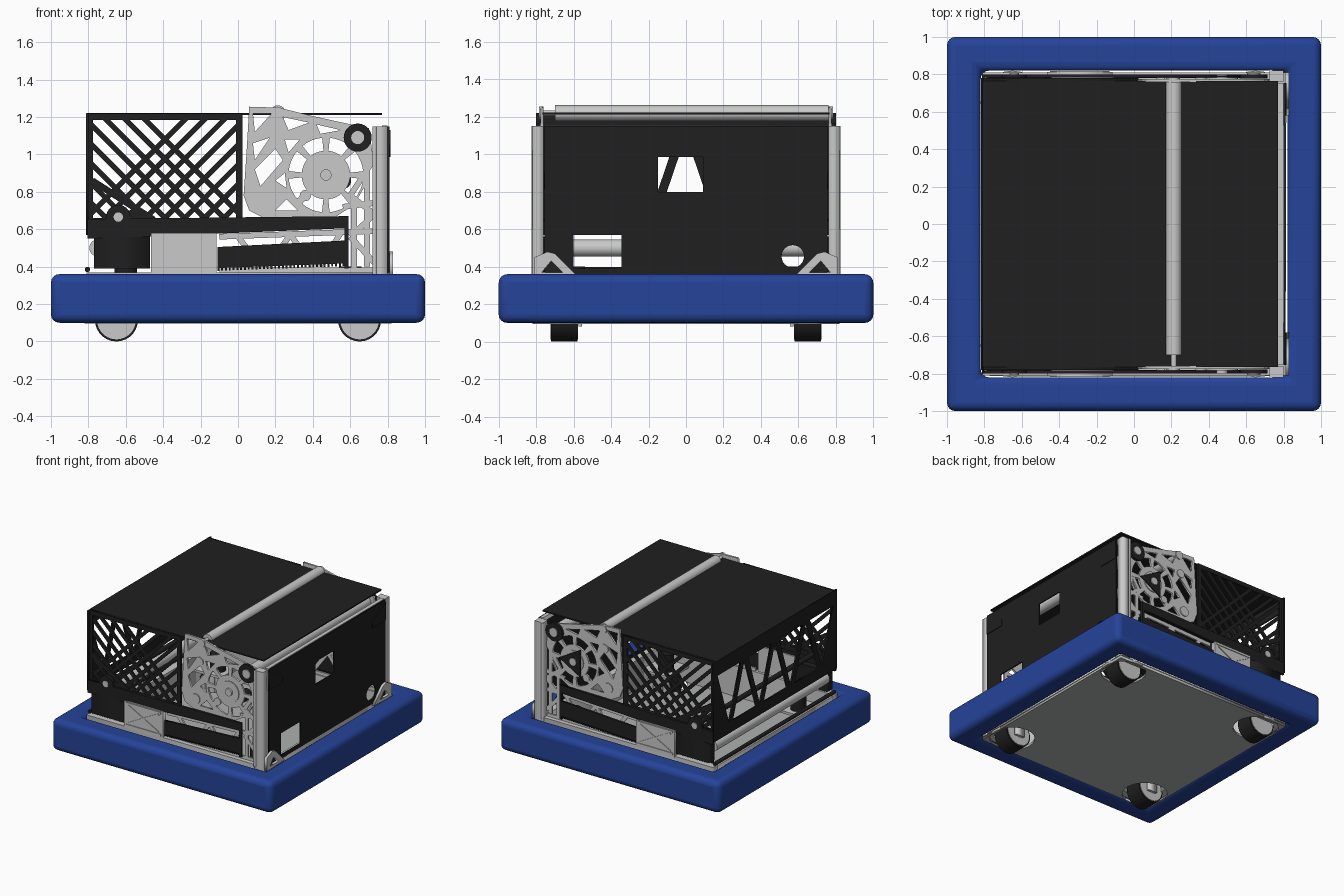
import bpy, bmesh, math
from mathutils import Matrix, Vector

if "Cube" in bpy.data.objects:
    bpy.data.objects.remove(bpy.data.objects["Cube"])


def material(name, r, g, b):
    m = bpy.data.materials.new(name)
    m.use_nodes = True
    m.diffuse_color = (r, g, b, 1)
    m.node_tree.nodes["Principled BSDF"].inputs["Base Color"].default_value = (r, g, b, 1)
    return m


BLUE = material("bumper blue", .018, .057, .32)
LIGHT = material("aluminium", .58, .59, .58)
BLACK = material("black plastic", .014, .014, .014)
GREY = material("belly grey", .42, .44, .43)


def add(name, bm, mat, mirror="", smooth=False):
    bmesh.ops.recalc_face_normals(bm, faces=bm.faces)
    mesh = bpy.data.meshes.new(name)
    bm.to_mesh(mesh)
    bm.free()
    mesh.materials.append(mat)
    ob = bpy.data.objects.new(name, mesh)
    bpy.context.collection.objects.link(ob)
    if mirror:
        mod = ob.modifiers.new("Mirror", "MIRROR")
        mod.use_axis = ["x" in mirror, "y" in mirror, False]
    if smooth:
        bpy.ops.object.select_all(action="DESELECT")
        ob.select_set(True)
        bpy.context.view_layer.objects.active = ob
        bpy.ops.object.shade_smooth_by_angle(angle=math.radians(40))
    return ob


def plate(name, loops, plane, lo, hi, mat, mirror=""):
    """Flat plate: first loop is the outline, the others are openings."""
    cu = bpy.data.curves.new(name, "CURVE")
    cu.dimensions, cu.fill_mode, cu.extrude = "2D", "BOTH", (hi - lo) / 2
    for loop in loops:
        sp = cu.splines.new("POLY")
        sp.points.add(len(loop) - 1)
        for p, (u, v) in zip(sp.points, loop):
            p.co = (u, v, 0, 1)
        sp.use_cyclic_u = True
    tmp = bpy.data.objects.new(name, cu)
    mesh = bpy.data.meshes.new_from_object(tmp)
    bm = bmesh.new()
    bm.from_mesh(mesh)
    bpy.data.objects.remove(tmp)
    bpy.data.curves.remove(cu)
    bpy.data.meshes.remove(mesh)
    bmesh.ops.remove_doubles(bm, verts=bm.verts, dist=.0001)
    mid = (lo + hi) / 2
    for vert in bm.verts:
        u, v, w = vert.co
        w += mid
        vert.co = {"xz": (u, w, v), "yz": (w, u, v), "xy": (u, v, w)}[plane]
    return add(name, bm, mat, mirror)


def rect(a, b, c, d):
    return [(a, c), (b, c), (b, d), (a, d)]


def circle(u, v, r, n=24):
    return [(u + r * math.cos(math.tau * i / n), v + r * math.sin(math.tau * i / n)) for i in range(n)]


def sector(u, v, r1, r2, a, b, n=4):
    ang = [a + (b - a) * i / n for i in range(n + 1)]
    arc = [(r2, t) for t in ang] + [(r1, t) for t in reversed(ang)]
    return [(u + r * math.cos(t), v + r * math.sin(t)) for r, t in arc]


def box(name, x, y, z, mat, mirror=""):
    return plate(name, [rect(*x, *y)], "xy", *z, mat, mirror)


def bars(name, segments, width, y, depth, mat, mirror="y"):
    """Straight struts in an upright plane facing the front."""
    bm = bmesh.new()
    for (x1, z1), (x2, z2) in segments:
        d = Vector((x2 - x1, 0, z2 - z1))
        m = (Matrix.Translation(((x1 + x2) / 2, y, (z1 + z2) / 2))
             @ Matrix.Rotation(-math.atan2(d.z, d.x), 4, "Y")
             @ Matrix.Diagonal((d.length, depth, width, 1)))
        bmesh.ops.create_cube(bm, size=1, matrix=m)
    return add(name, bm, mat, mirror)


def rod(name, x, z, r, y1, y2, mat, mirror="", n=28):
    bm = bmesh.new()
    m = Matrix.Translation((x, (y1 + y2) / 2, z)) @ Matrix.Rotation(math.pi / 2, 4, "X")
    bmesh.ops.create_cone(bm, cap_ends=True, segments=n, radius1=r, radius2=r, depth=abs(y2 - y1), matrix=m)
    return add(name, bm, mat, mirror, smooth=True)


# Padded bumper ring with rounded edges
bm = bmesh.new()
signs = [(-1, -1), (1, -1), (1, 1), (-1, 1)]
rings = [[bm.verts.new((sx * d, sy * d, z)) for sx, sy in signs]
         for d, z in ((1, .1), (1, .36), (.82, .36), (.82, .1))]
for a, b in zip(rings, rings[1:] + rings[:1]):
    for i in range(4):
        j = (i + 1) % 4
        bm.faces.new((a[i], a[j], b[j], b[i]))
bumper = add("bumper", bm, BLUE, smooth=True)
bev = bumper.modifiers.new("Bevel", "BEVEL")
bev.width, bev.segments = .045, 4
bumper.modifiers.move(1, 0) if len(bumper.modifiers) > 1 else None

# Chassis: belly plate with wheel openings, rails, wheels and drive motors
wells = [circle(sx * .65, sy * .65, .17) for sx, sy in signs]
plate("belly_plate", [rect(-.81, .81, -.81, .81)] + wells, "xy", .095, .115, GREY)
box("side_rail", (-.81, .81), (-.81, -.75), (.12, .37), LIGHT, "y")
box("end_rail", (.75, .81), (-.75, .75), (.12, .36), LIGHT, "x")
box("wheel_mount", (-.8, -.5), (-.8, -.5), (.24, .26), LIGHT, "xy")
rod("wheel_tread", -.65, .115, .115, -.72, -.58, BLACK, "xy")
rod("wheel_hub", -.65, .115, .104, -.724, -.576, LIGHT, "xy")
box("wheel_fork", (-.69, -.61), (-.575, -.555), (.08, .24), LIGHT, "xy")
plate("drive_motor", [circle(-.6, -.6, .06)], "xy", .26, .4, BLACK, "xy")

# Lattice side panels: frame and clipped diagonal strips
L, R, B, T = -.79, .01, .66, 1.21
strips = []
step = .105
for i in range(-14, 15):
    c = i * step
    lo, hi = max(L, B + c), min(R, T + c)
    if hi - lo > .02:
        strips.append(((lo, lo - c), (hi, hi - c)))
        strips.append(((L + R - lo, lo - c), (L + R - hi, hi - c)))
bars("lattice_strips", strips, .028, -.77, .014, BLACK)
plate("lattice_frame", [rect(-.805, .025, .62, 1.22), rect(-.775, -.01, .66, 1.185)],
      "xz", -.78, -.762, BLACK, "y")
bars("lattice_brace", [((-.78, .86), (-.45, .65)), ((-.65, .7), (-.5, .66))], .035, -.775, .016, BLACK)
rod("pivot_disc", -.64, .665, .065, -.8, -.77, BLACK, "y")
rod("pivot_cap", -.64, .665, .025, -.806, -.8, LIGHT, "y")

# Sliding rail with toothed rack
plate("slide_rail", [[(-.805, .55), (-.5, .56), (.57, .605), (.57, .39), (.59, .39), (.59, .67), (-.805, .655)]],
      "xz", -.8, -.782, BLACK, "y")
teeth = []
count = 34
for i in range(count):
    x = -.11 + .69 * i / count
    z = .378 + .025 * i / count
    teeth += [(x, z), (x + .01, z), (x + .01, z + .015), (x + .02, z + .015)]
plate("rack", [teeth + [(.58, .54), (-.11, .505)]], "xz", -.798, -.78, BLACK, "y")
box("slide_gearbox", (-.77, -.47), (-.8, -.73), (.39, .56), BLACK, "y")

# Bearing block with crossed ribs
plate("bearing_block", [rect(-.465, -.115, .36, .58)], "xz", -.812, -.77, LIGHT, "y")
bars("bearing_ribs", [((-.43, .4), (-.15, .55)), ((-.43, .55), (-.15, .4)), ((-.45, .565), (-.13, .565)),
                      ((-.45, .385), (-.13, .385))], .016, -.814, .008, LIGHT)

# Pierced gearbox plate
hx, hz = .47, .89
outline = [(.06, 1.255), (.22, 1.25), (.4, 1.205), (.56, 1.17), (.7, 1.14), (.72, 1.0), (.69, .85), (.62, .73),
           (.52, .665), (.14, .66), (.06, .7), (.03, .78), (.045, 1.0)]
holes = [sector(hx, hz, .13, .2, t + .1, t + .68) for t in [math.tau * i / 8 for i in range(8)]]
holes += [[(.08, 1.22), (.18, 1.22), (.09, 1.12)], [(.24, 1.2), (.38, 1.17), (.27, 1.13)],
          [(.42, 1.16), (.55, 1.13), (.44, 1.11)], [(.08, 1.06), (.17, 1.09), (.09, .97)],
          [(.09, .92), (.2, 1.03), (.24, .97), (.12, .83)], [(.25, 1.08), (.33, 1.08), (.27, 1.01)],
          [(.2, .86), (.25, .9), (.26, .82)], [(.2, .7), (.32, .7), (.26, .76)]]
plate("gear_plate", [outline] + holes, "xz", -.776, -.76, LIGHT, "y")
for x, z, r in ((.21, 1.22, .035), (.195, 1.065, .035), (.16, .75, .04), (hx, hz, .085), (.36, .78, .03)):
    rod("gear_boss", x, z, r, -.784, -.77, LIGHT, "y")
rod("gear_shaft", hx, hz, .03, -.8, -.78, LIGHT, "y")
rod("gear_motor", hx + .09, hz - .03, .045, -.757, -.68, BLACK, "y")
plate("triangle_cover", [circle(hx, hz, .13, 3)], "xz", .786, .794, BLACK)

# Lower truss behind the rack and beside the post
bars("lower_truss", [((.73, .98), (.6, .78)), ((.6, .78), (.73, .68)), ((.73, .68), (.6, .56)), ((.6, .56), (.73, .42)),
                     ((.56, .72), (.73, .74)), ((-.1, .56), (.72, .59)), ((-.1, .38), (.72, .38)),
                     ((.62, .38), (.62, .76)), ((0, .56), (.14, .38)), ((.14, .38), (.28, .57)),
                     ((.28, .57), (.42, .38)), ((.42, .38), (.55, .58)), ((.69, .4), (.69, 1.1))],
     .03, -.768, .014, LIGHT)

# Corner posts and gussets
box("corner_post", (.725, .8), (-.82, -.76), (.12, 1.15), LIGHT, "y")
box("post_lip", (.72, .74), (-.825, -.82), (.36, 1.15), LIGHT, "y")
plate("gusset", [[(-.81, .34), (-.81, .45), (-.74, .48), (-.7, .47), (-.58, .35)],
                 [(-.77, .37), (-.72, .43), (-.66, .37)]], "yz", .81, .83, LIGHT, "y")

# End panel with openings and top brackets
plate("end_panel", [rect(-.755, .755, .36, 1.15), rect(-.6, -.345, .39, .57), rect(-.15, .09, .8, .985),
                    circle(.57, .455, .06)], "yz", .8, .81, BLACK)
plate("end_bracket", [[(-.755, 1.13), (-.58, 1.04), (-.58, .985), (-.755, .985)]], "yz", .81, .816, BLACK, "y")
box("end_crossbar", (.77, .8), (-.75, .75), (1.12, 1.155), LIGHT)

# Opposite panel, lightened by alternating triangles
tri = []
for i in range(7):
    y = -.6 + .2 * i
    a, b = (.66, 1.1) if i % 2 else (1.1, .66)
    tri.append([(y - .15, a), (y + .15, a), (y, b)])
plate("truss_panel", [rect(-.8, .8, .57, 1.22)] + tri, "yz", -.812, -.8, BLACK)

# Roof and cross rollers
box("roof", (-.81, .77), (-.765, .765), (1.212, 1.222), BLACK)
rod("top_roller", .213, 1.22, .042, -.7, .76, LIGHT)
rod("top_axle", .213, 1.22, .015, -.78, .78, LIGHT)
rod("end_roller", .64, 1.09, .045, -.75, .75, LIGHT)
rod("end_pulley", .64, 1.09, .075, -.8, -.778, BLACK, "y")
rod("end_pulley_cap", .64, 1.09, .035, -.808, -.8, LIGHT, "y")
rod("intake_roller", -.75, .5, .045, -.73, .73, LIGHT)
rod("intake_guide", -.805, .385, .014, -.78, .78, BLACK)
rod("lower_axle", -.64, .665, .02, -.76, .76, BLACK)
